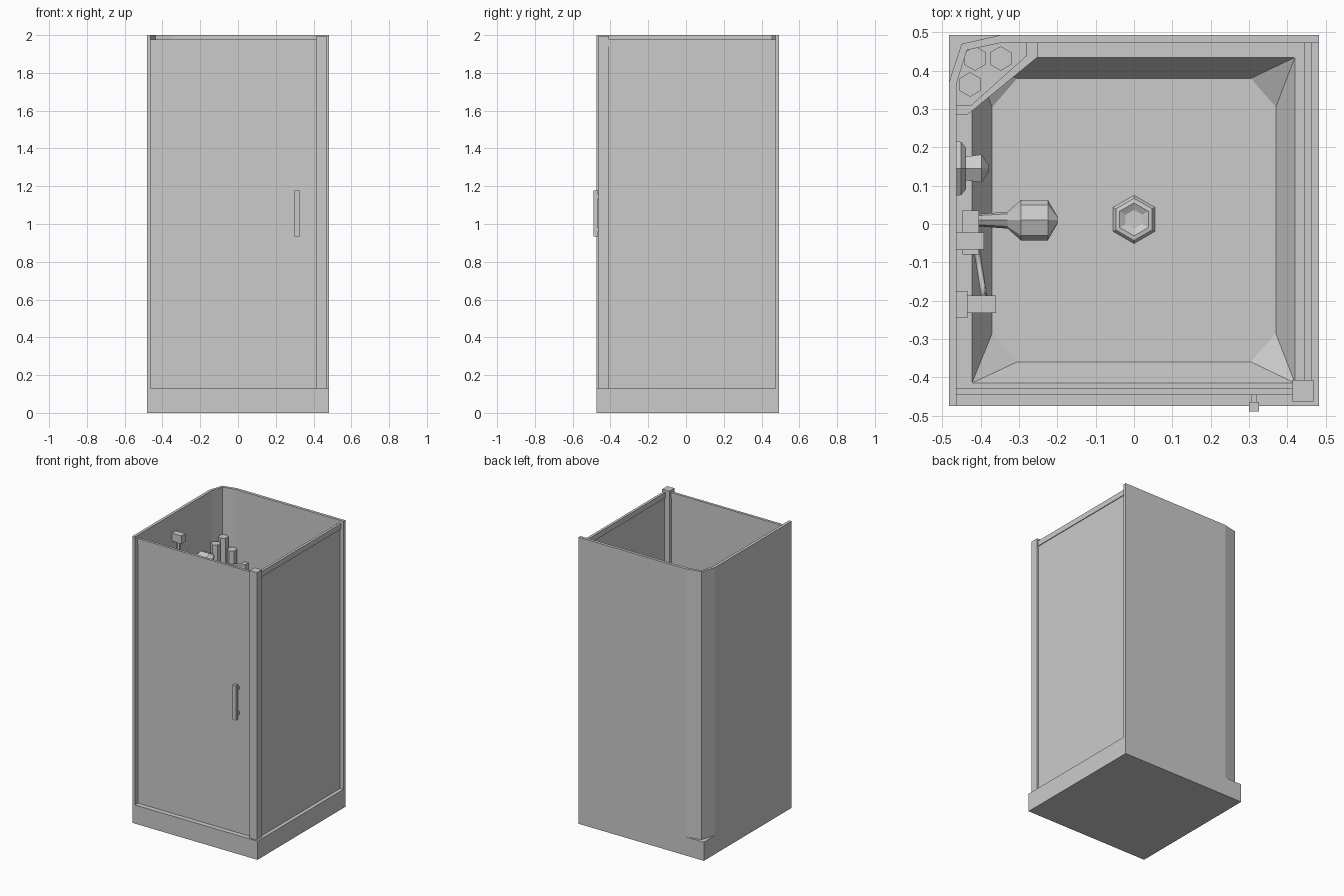
import bpy, bmesh, math
from mathutils import Vector, Matrix

if "Cube" in bpy.data.objects:
    bpy.data.objects.remove(bpy.data.objects["Cube"])


def make(name, verts, faces):
    me = bpy.data.meshes.new(name)
    bm = bmesh.new()
    vs = [bm.verts.new(v) for v in verts]
    for f in faces:
        bm.faces.new([vs[i] for i in f])
    bmesh.ops.recalc_face_normals(bm, faces=bm.faces)
    bm.to_mesh(me)
    bm.free()
    ob = bpy.data.objects.new(name, me)
    bpy.context.collection.objects.link(ob)
    return ob


def loft(name, rings, caps=True):
    n = len(rings[0])
    verts = [v for r in rings for v in r]
    faces = [(k * n + i, k * n + (i + 1) % n, (k + 1) * n + (i + 1) % n, (k + 1) * n + i)
             for k in range(len(rings) - 1) for i in range(n)]
    if caps:
        faces += [tuple(range(n)), tuple(range(len(verts) - n, len(verts)))]
    return make(name, verts, faces)


def prism(name, pts, z0, z1):
    return loft(name, [[(x, y, z) for x, y in pts] for z in (z0, z1)])


def box(name, x0, x1, y0, y1, z0, z1):
    return prism(name, [(x0, y0), (x1, y0), (x1, y1), (x0, y1)], z0, z1)


def turned(name, centre, profile, axis='Z', n=6):
    # profile is a list of (radius, distance along the axis)
    rings = []
    for r, h in profile:
        ring = []
        for i in range(n):
            a = 2 * math.pi * i / n + math.pi / 2
            c, s = r * math.cos(a), r * math.sin(a)
            ring.append(Vector(centre) + Vector((c, s, h) if axis == 'Z' else (h, c, s)))
        rings.append(ring)
    return loft(name, rings)


def rect(x0, x1, y0, y1, z):
    return [(x0, y0, z), (x1, y0, z), (x1, y1, z), (x0, y1, z)]


# Tray: outer block, flat rim, sloped basin with cut floor corners
B = 0.13
F = 0.05
tray = (rect(-0.483, 0.483, -0.475, 0.493, 0) + rect(-0.483, 0.483, -0.475, 0.493, B)
        + rect(-0.423, 0.42, -0.415, 0.435, B))
tray += [(-0.305, -0.36, F), (0.305, -0.36, F), (0.37, -0.285, F), (0.37, 0.305, F),
         (0.305, 0.38, F), (-0.305, 0.38, F), (-0.37, 0.305, F), (-0.37, -0.285, F)]
faces = [(0, 1, 2, 3), tuple(range(12, 20))]
for i in range(4):
    j = (i + 1) % 4
    a, b = 12 + 2 * i, 13 + 2 * i
    faces += [(i, j, 4 + j, 4 + i), (4 + i, 4 + j, 8 + j, 8 + i),
              (8 + i, 8 + j, b, a), (8 + j, b, 12 + (2 * i + 2) % 8)]
make("shower_tray", tray, faces)

# Drain ring with hollow centre
turned("drain", (0, 0.012, F), [(0.063, 0), (0.055, 0.01), (0.043, 0.012), (0.025, 0.003)])

# L-shaped wall with bevelled back corner
outer = [(-0.483, -0.475), (-0.483, 0.37), (-0.45, 0.47), (-0.35, 0.493), (0.483, 0.493)]
inner = [(0.483, 0.473), (-0.346, 0.473), (-0.436, 0.454), (-0.463, 0.367), (-0.463, -0.475)]
wall = make("back_walls",
            [(x, y, z) for z in (B, 2.0) for x, y in outer + inner],
            [(i, (i + 1) % 10, 10 + (i + 1) % 10, 10 + i) for i in range(10)]
            + [(k + i, k + i + 1, k + 8 - i, k + 9 - i) for k in (0, 10) for i in range(4)])

# Front door, side panel, top rails and corner post
box("door_panel", -0.463, 0.42, -0.441, -0.433, B, 1.95)
box("door_top_rail", -0.463, 0.42, -0.446, -0.428, 1.94, 1.978)
box("side_panel", 0.45, 0.458, -0.41, 0.473, B, 1.95)
box("side_top_rail", 0.445, 0.463, -0.41, 0.473, 1.94, 1.978)
box("corner_post", 0.414, 0.469, -0.463, -0.407, B, 1.995)

# Door handle
box("door_handle", 0.30, 0.326, -0.49, -0.465, 0.935, 1.178)
for z in (0.96, 1.135):
    box("handle_mount", 0.306, 0.32, -0.466, -0.44, z, z + 0.02)

# Corner shelf: floor and raised rim
edge = [(-0.465, 0.285), (-0.435, 0.285), (-0.25, 0.437), (-0.25, 0.475)]
lip = [(-0.465, 0.31), (-0.425, 0.31), (-0.28, 0.44), (-0.28, 0.475)]
prism("shelf_floor", edge + inner[1:4], 1.46, 1.475)
loft("shelf_rim", [[(*edge[i], 1.475), (*edge[i], 1.515), (*lip[i], 1.515), (*lip[i], 1.475)]
                   for i in range(4)])

# Bottles
for x, y, top in ((-0.415, 0.432, 1.67), (-0.348, 0.432, 1.60), (-0.428, 0.364, 1.645)):
    turned("bottle", (x, y, 0), [(0.032, 1.475), (0.032, top)])

# Mixer valve on the left wall
turned("mixer_plate", (-0.463, 0.145, 1.1), [(0.082, 0), (0.08, 0.012), (0.062, 0.025)], 'X')
turned("mixer_knob", (-0.438, 0.145, 1.1), [(0.036, 0), (0.042, 0.04), (0.012, 0.058)], 'X')

# Slide bar with end brackets and slider
turned("slide_bar", (-0.427, -0.045, 0), [(0.014, 1.2), (0.014, 1.84)])
for z in (1.18, 1.815):
    box("bar_bracket", -0.465, -0.391, -0.067, -0.022, z, z + 0.055)
box("head_slider", -0.448, -0.405, -0.08, 0.035, 1.63, 1.68)

# Hand shower: handle widening into the head
rings = []
for x, z, w, h in ((-0.445, 1.60, 0.013, 0.014), (-0.33, 1.715, 0.022, 0.018),
                   (-0.295, 1.735, 0.053, 0.027), (-0.225, 1.735, 0.053, 0.027),
                   (-0.2, 1.73, 0.01, 0.012)):
    rings.append([(x, 0.01 + w * a, z + h * b) for a, b in
                  ((0, 1), (-0.75, 0.5), (-1, -0.3), (-0.6, -1), (0.6, -1), (1, -0.3), (0.75, 0.5))])
loft("hand_shower", rings)

# Hose outlet and hanging hose
box("outlet_plate", -0.465, -0.435, -0.245, -0.175, 0.98, 1.05)
box("outlet_elbow", -0.435, -0.36, -0.232, -0.187, 0.99, 1.04)
cu = bpy.data.curves.new("hose", 'CURVE')
cu.dimensions = '3D'
cu.bevel_depth = 0.009
cu.bevel_resolution = 0
cu.resolution_u = 4
sp = cu.splines.new('BEZIER')
path = [(-0.44, 0.01, 1.605), (-0.42, -0.02, 1.1), (-0.405, -0.10, 0.65), (-0.39, -0.2, 1.0)]
sp.bezier_points.add(len(path) - 1)
for p, co in zip(sp.bezier_points, path):
    p.co = co
    p.handle_left_type = p.handle_right_type = 'AUTO'
bpy.context.collection.objects.link(bpy.data.objects.new("hose", cu))
